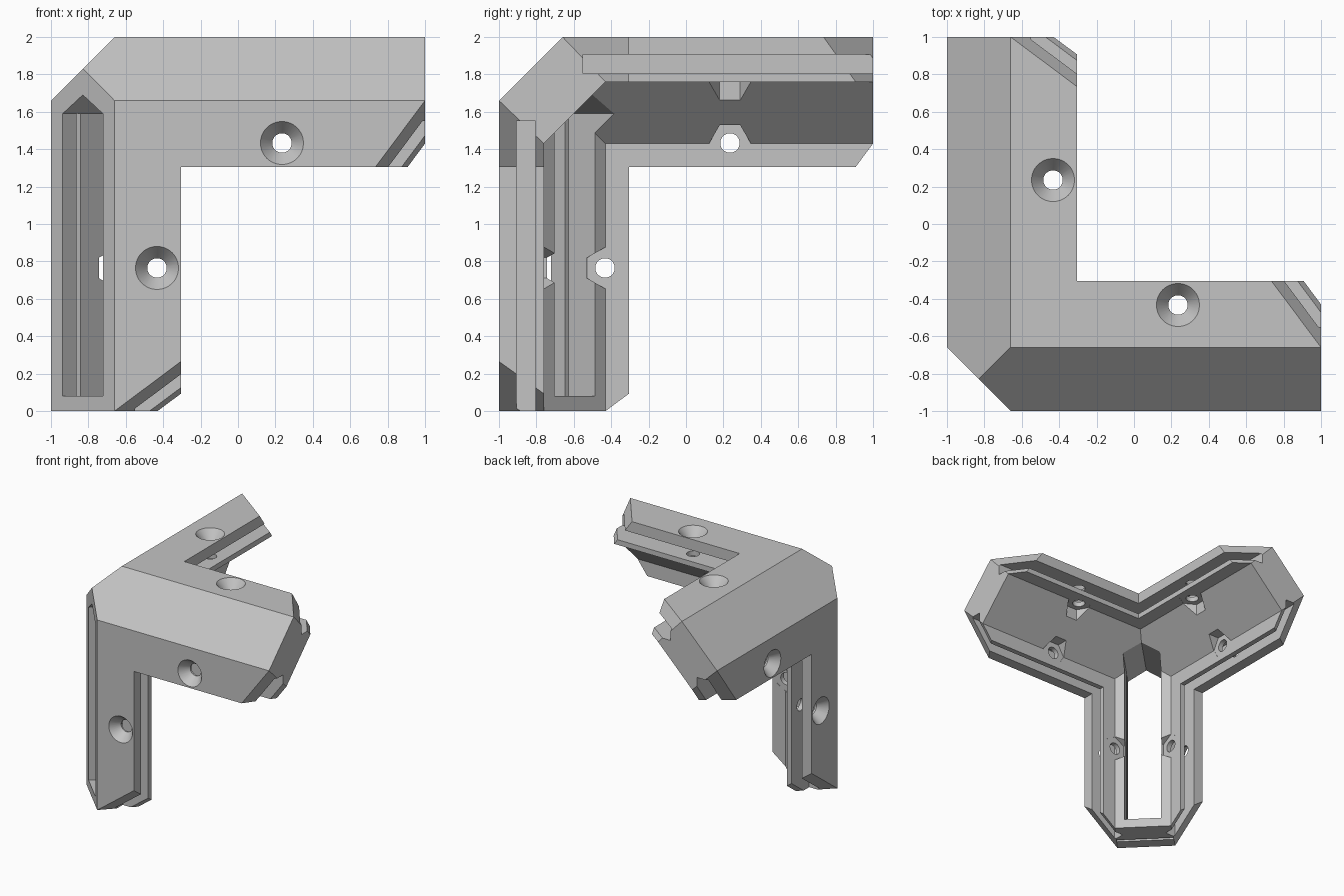
import bpy
import bmesh
import math

if "Cube" in bpy.data.objects:
    bpy.data.objects.remove(bpy.data.objects["Cube"], do_unlink=True)

# Work in corner space (a, b, c): distances from the outer corner along three legs
WIDTH, THICK, BEVEL, INNER = 0.695, 0.24, 0.34, 0.57
SCREW_ALONG, SCREW_ACROSS = 1.235, 0.567


def spin(p, k):
    """Cycle the axes k times, carrying one leg onto the next."""
    for _ in range(k):
        p = (p[2], p[0], p[1])
    return p


def loft(bm, rings, caps=True):
    """Skin a list of equal point rings."""
    rows = [[bm.verts.new(p) for p in ring] for ring in rings]
    n = len(rows[0])
    for lo, hi in zip(rows, rows[1:]):
        for i in range(n):
            j = (i + 1) % n
            bm.faces.new((lo[i], lo[j], hi[j], hi[i]))
    if caps:
        bm.faces.new(rows[0][::-1])
        bm.faces.new(rows[-1])
    return rows


def to_object(bm, name):
    bmesh.ops.recalc_face_normals(bm, faces=bm.faces[:])
    mesh = bpy.data.meshes.new(name)
    bm.to_mesh(mesh)
    bm.free()
    obj = bpy.data.objects.new(name, mesh)
    bpy.context.scene.collection.objects.link(obj)
    return obj


def circle(r, n):
    return [(r * math.cos(math.tau * i / n), r * math.sin(math.tau * i / n)) for i in range(n)]


def drill(bm, levels, sides):
    """Screw-shaped cutters in both plates of every leg; levels are (depth, radius)."""
    for k in range(3):
        for swap in (False, True):
            rings = []
            for depth, r in levels:
                pts = [(SCREW_ALONG + u, depth, SCREW_ACROSS + v) for u, v in circle(r, sides)]
                if swap:
                    pts = [(a, c, b) for a, b, c in pts]
                rings.append([spin(p, k) for p in pts])
            loft(bm, rings)


def across_prism(bm, outline, near, far):
    """Extrude a (u, c) outline along the diagonal between axes a and b."""
    s = math.sqrt(0.5)
    loft(bm, [[((v + u) * s, (v - u) * s, c) for u, c in outline] for v in (near, far)])


# One leg: angled profile with slanted ends, mitred at the corner, repeated three times
profile = [(0, BEVEL), (BEVEL, 0), (WIDTH, 0), (WIDTH, THICK),
           (INNER, THICK), (THICK, INNER), (THICK, WIDTH), (0, WIDTH)]
setback = {2: 0.265, 7: 0.265, 3: 0.093, 6: 0.093}
body = bmesh.new()
for k in range(3):
    leg = bmesh.new()
    start = [(-0.1, b, c) for b, c in profile]
    end = [(2 - setback.get(i, 0), b, c) for i, (b, c) in enumerate(profile)]
    tip = loft(leg, [start, end], caps=False)[1]
    for ids in ((0, 1, 4, 5), (1, 2, 3, 4), (5, 6, 7, 0)):
        leg.faces.new([tip[i] for i in ids])
    for normal in ((1, -1, 0), (1, 0, -1)):
        bmesh.ops.bisect_plane(leg, geom=leg.verts[:] + leg.edges[:] + leg.faces[:],
                               dist=1e-5, plane_co=(0, 0, 0), plane_no=normal,
                               clear_inner=True)
    for v in leg.verts:
        v.co = spin(tuple(v.co), k)
    part = bpy.data.meshes.new("leg_part")
    leg.to_mesh(part)
    leg.free()
    body.from_mesh(part)
    bpy.data.meshes.remove(part)
bmesh.ops.remove_doubles(body, verts=body.verts[:], dist=1e-4)
bmesh.ops.recalc_face_normals(body, faces=body.faces[:])
bmesh.ops.dissolve_limit(body, angle_limit=0.01, verts=body.verts[:], edges=body.edges[:])
bracket = to_object(body, "corner_bracket")

# Panel grooves along the inner edges of the three plates
cutters = []
bm = bmesh.new()
for k in range(3):
    square = [(0.45, 0.45), (2.2, 0.45), (2.2, 2.2), (0.45, 2.2)]
    loft(bm, [[spin((a, b, c), k) for a, c in square] for b in (0.095, 0.195)])
cutters.append(to_object(bm, "groove_cutter"))

# Countersunk screw holes
bm = bmesh.new()
drill(bm, [(-0.02, 0.131), (0.08, 0.052), (0.28, 0.052)], 32)
cutters.append(to_object(bm, "screw_cutter"))

# Hexagonal nut pockets on the inside
bm = bmesh.new()
drill(bm, [(0.238, 0.11), (0.36, 0.11)], 6)
cutters.append(to_object(bm, "nut_cutter"))

# Long window with a gabled top through the upright leg
bm = bmesh.new()
across_prism(bm, [(-0.152, 1.92), (0.152, 1.92), (0.152, 0.41), (0, 0.31), (-0.152, 0.41)], 0.1, 1.1)
cutters.append(to_object(bm, "window_cutter"))

# Thin sheet slit in the window walls, open at the foot
bm = bmesh.new()
across_prism(bm, [(-0.237, 2.1), (0.237, 2.1), (0.237, 0.41), (-0.237, 0.41)], 0.346, 0.374)
cutters.append(to_object(bm, "slit_cutter"))

for cutter in cutters:
    cutter.hide_render = True
    mod = bracket.modifiers.new(cutter.name, "BOOLEAN")
    mod.operation = "DIFFERENCE"
    mod.solver = "EXACT"
    mod.object = cutter

# Bake the cuts and drop the helpers
bpy.context.view_layer.update()
deps = bpy.context.evaluated_depsgraph_get()
result = bpy.data.meshes.new_from_object(bracket.evaluated_get(deps))
bracket.modifiers.clear()
bracket.data = result
result.name = "corner_bracket"
for cutter in cutters:
    bpy.data.objects.remove(cutter, do_unlink=True)

# Place the corner at the front right top of the frame
bm = bmesh.new()
bm.from_mesh(result)
for v in bm.verts:
    v.co = (v.co.x - 1, v.co.y - 1, 2 - v.co.z)
bmesh.ops.reverse_faces(bm, faces=bm.faces[:])
bm.to_mesh(result)
bm.free()

# Single grey plastic
grey = bpy.data.materials.new("light_grey")
grey.use_nodes = True
colour = (0.55, 0.55, 0.55, 1)
grey.diffuse_color = colour
grey.node_tree.nodes["Principled BSDF"].inputs["Base Color"].default_value = colour
result.materials.clear()
result.materials.append(grey)

bpy.ops.object.select_all(action="DESELECT")
bracket.select_set(True)
bpy.context.view_layer.objects.active = bracket
bpy.ops.object.shade_smooth_by_angle(angle=math.radians(30))
